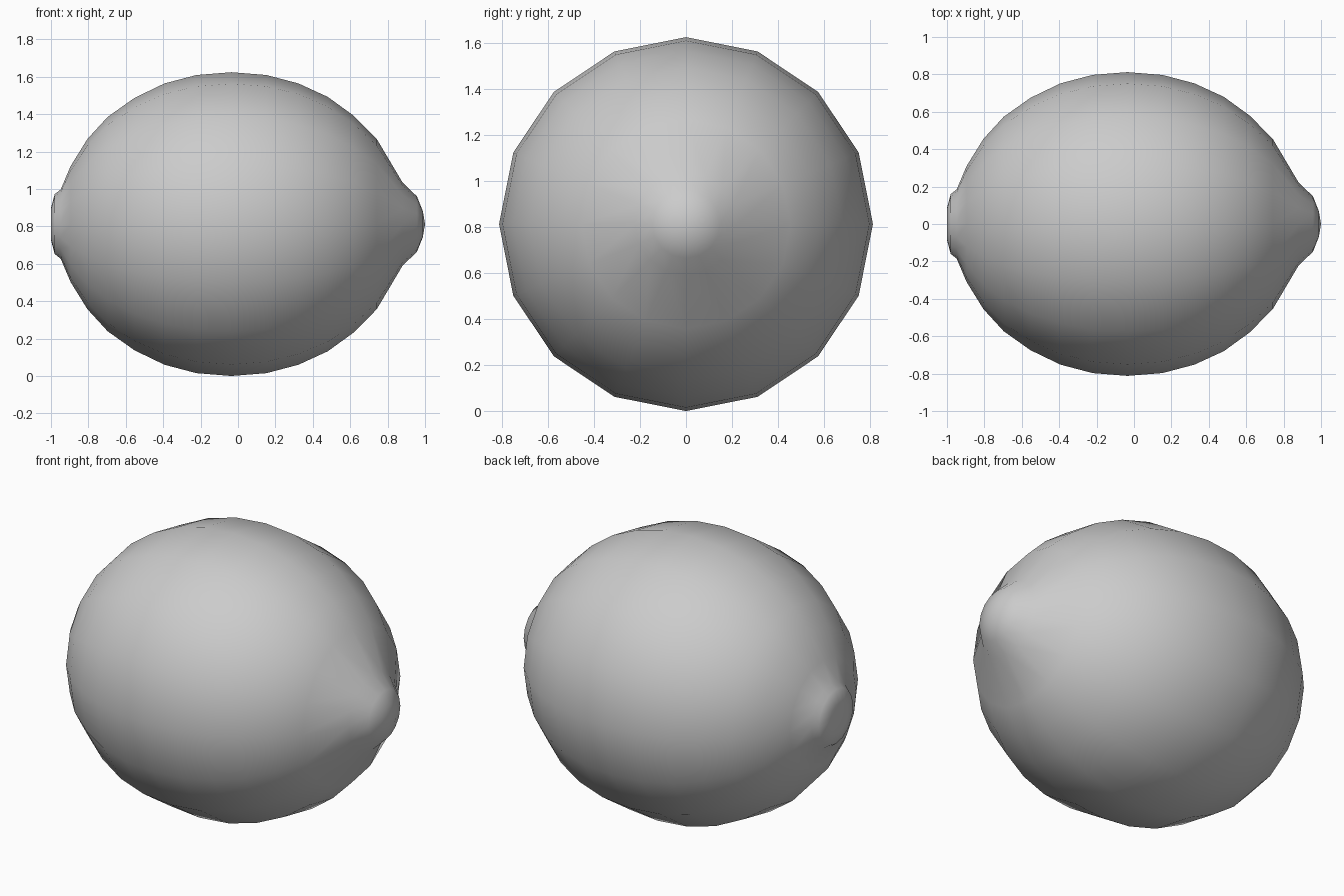
import bpy, bmesh, math

if "Cube" in bpy.data.objects:
    bpy.data.objects.remove(bpy.data.objects["Cube"])

SIDES = 16
CENTRE_Z = 0.812

# Profile along x: (x, radius), from stem scar to pointed tip
PROFILE = [
    (-1.0, 0.085), (-0.98, 0.16), (-0.948, 0.185), (-0.895, 0.31),
    (-0.805, 0.455), (-0.697, 0.573), (-0.553, 0.675), (-0.393, 0.752),
    (-0.222, 0.797), (-0.035, 0.812), (0.152, 0.797), (0.323, 0.752),
    (0.48, 0.68), (0.618, 0.58), (0.742, 0.455), (0.88, 0.222),
    (0.957, 0.148), (0.988, 0.07),
]

bm = bmesh.new()

# Rings around the long axis
rings = []
for x, r in PROFILE:
    rings.append([bm.verts.new((x, r * math.sin(math.tau * i / SIDES),
                                CENTRE_Z + r * math.cos(math.tau * i / SIDES)))
                  for i in range(SIDES)])
for a, b in zip(rings, rings[1:]):
    for i in range(SIDES):
        j = (i + 1) % SIDES
        bm.faces.new((a[i], a[j], b[j], b[i]))

# End caps
for ring, x in ((rings[0], -1.0), (rings[-1], 1.0)):
    pole = bm.verts.new((x, 0, CENTRE_Z))
    for i in range(SIDES):
        bm.faces.new((ring[i], ring[(i + 1) % SIDES], pole))

bmesh.ops.recalc_face_normals(bm, faces=bm.faces)
for f in bm.faces:
    f.smooth = True

mesh = bpy.data.meshes.new("lemon")
bm.to_mesh(mesh)
bm.free()
bpy.context.collection.objects.link(bpy.data.objects.new("lemon", mesh))
